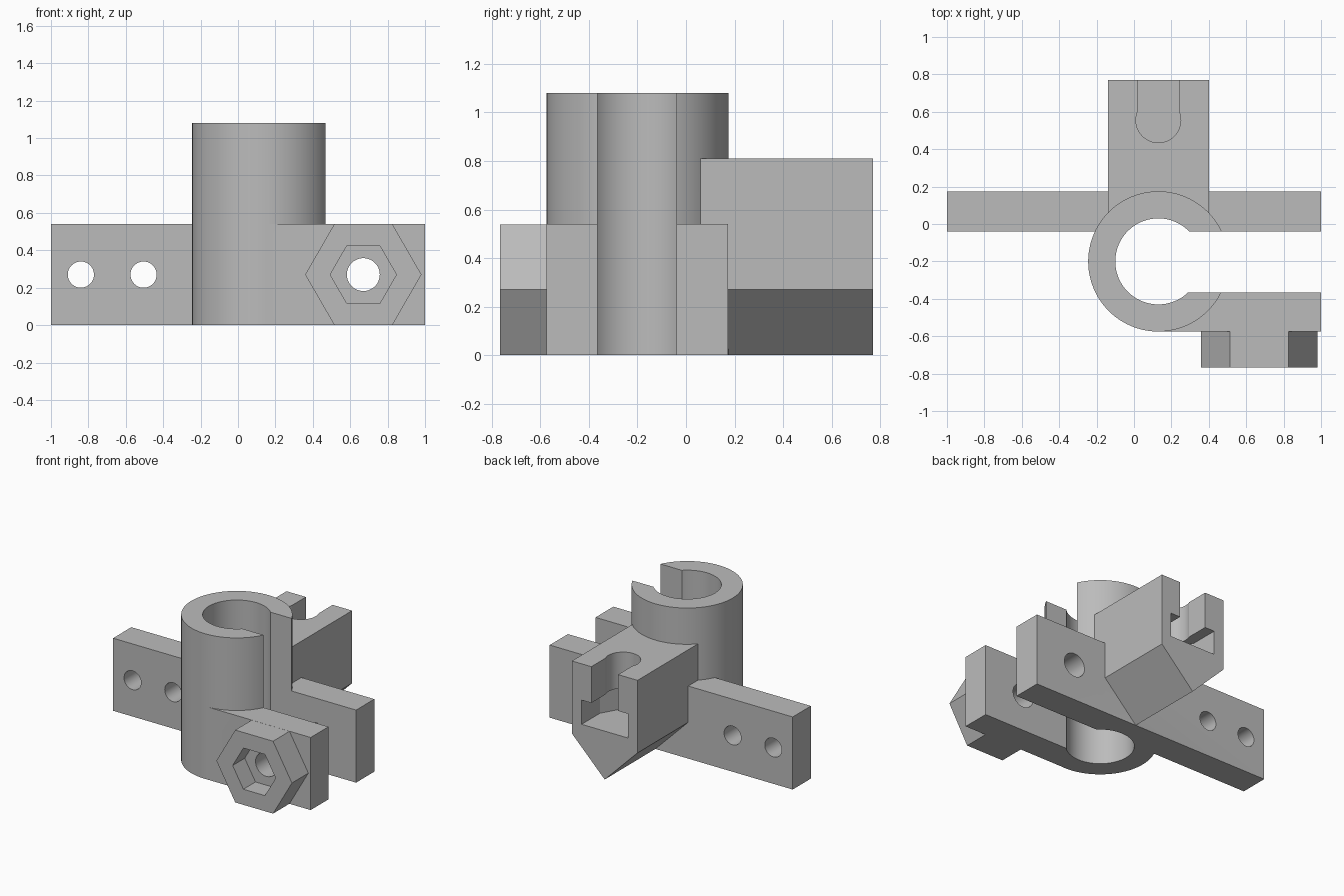
import bpy, bmesh, math
from mathutils import Matrix, Vector

cube = bpy.data.objects.get("Cube")
if cube:
    bpy.data.objects.remove(cube, do_unlink=True)

grey = bpy.data.materials.new("grey_plastic")
grey.use_nodes = True
grey.diffuse_color = (0.5, 0.5, 0.5, 1)
grey.node_tree.nodes["Principled BSDF"].inputs["Base Color"].default_value = (0.5, 0.5, 0.5, 1)


def prism(name, outline, axis, start, end):
    """Extrude an outline along z (outline is x, y) or along y (outline is x, z)."""
    def place(u, v, d):
        return Vector((u, v, d)) if axis == "z" else Vector((u, d, v))
    bm = bmesh.new()
    face = bm.faces.new([bm.verts.new(place(u, v, start)) for u, v in outline])
    top = bmesh.ops.extrude_face_region(bm, geom=[face])["geom"]
    move = place(0, 0, end - start)
    bmesh.ops.translate(bm, vec=move, verts=[g for g in top if isinstance(g, bmesh.types.BMVert)])
    bmesh.ops.recalc_face_normals(bm, faces=bm.faces)
    mesh = bpy.data.meshes.new(name)
    bm.to_mesh(mesh)
    bm.free()
    mesh.materials.append(grey)
    obj = bpy.data.objects.new(name, mesh)
    bpy.context.collection.objects.link(obj)
    return obj


def ring(cx, cy, radius, sides):
    return [(cx + radius * math.cos(math.tau * i / sides),
             cy + radius * math.sin(math.tau * i / sides)) for i in range(sides)]


def rect(x0, x1, y0, y1):
    return [(x0, y0), (x1, y0), (x1, y1), (x0, y1)]


def combine(body, tool, operation):
    mod = body.modifiers.new("combine", "BOOLEAN")
    mod.operation, mod.solver, mod.object = operation, "EXACT", tool
    bpy.context.view_layer.objects.active = body
    bpy.ops.object.modifier_apply(modifier=mod.name)
    bpy.data.objects.remove(tool, do_unlink=True)


CX, CY = 0.13, -0.2            # tube axis
BX, BZ = 0.67, 0.27            # clamp bolt axis
PLATE_H, TUBE_H, BLOCK_H = 0.54, 1.08, 0.81
BACK_IN, FRONT_IN = -0.04, -0.365
END = 0.77

# Solid parts: tube, two clamp plates, keeled block, hexagonal boss
body = prism("clamp_bracket", ring(CX, CY, 0.375, 96), "z", 0, TUBE_H)
keel = [(CX, 0), (0.4, 0.27), (0.4, BLOCK_H), (-0.14, BLOCK_H), (-0.14, 0.27)]
solids = [
    prism("back_plate", rect(-1, 1, BACK_IN, 0.174), "z", 0, PLATE_H),
    prism("front_plate", rect(CX, 1, -0.574, FRONT_IN), "z", 0, PLATE_H),
    prism("mount_block", keel, "y", 0, END),
    prism("hex_boss", ring(BX, BZ, 0.311, 6), "y", -0.767, -0.55),
]
for part in solids:
    combine(body, part, "UNION")

# Openings: bore, clamp slot, bolt holes, nut pockets and keyhole
cutters = [
    prism("bore", ring(CX, CY, 0.23, 96), "z", -0.1, TUBE_H + 0.1),
    prism("clamp_slot", rect(CX, 1.1, FRONT_IN, BACK_IN), "z", -0.1, TUBE_H + 0.1),
    prism("bolt_hole", ring(BX, BZ, 0.088, 48), "y", -1, 0.4),
    prism("boss_pocket", ring(BX, BZ, 0.177, 6), "y", -1, -0.625),
    prism("key_slot", rect(0.02, 0.24, 0.555, 0.9), "z", 0.45, 1),
    prism("key_round", ring(CX, 0.555, 0.12, 48), "z", 0.45, 1),
    prism("nut_channel", rect(-0.06, 0.32, 0.555, 0.9), "z", 0.36, PLATE_H),
    prism("nut_seat", ring(CX, 0.555, 0.19, 6), "z", 0.36, PLATE_H),
]
for x in (-0.84, -0.505):
    cutters.append(prism("screw_hole", ring(x, BZ, 0.07, 48), "y", -0.3, 0.4))
for cutter in cutters:
    combine(body, cutter, "DIFFERENCE")

# Smooth the round walls and keep the edges crisp
bpy.ops.object.select_all(action="DESELECT")
body.select_set(True)
bpy.context.view_layer.objects.active = body
bpy.ops.object.shade_smooth_by_angle(angle=math.radians(25))
